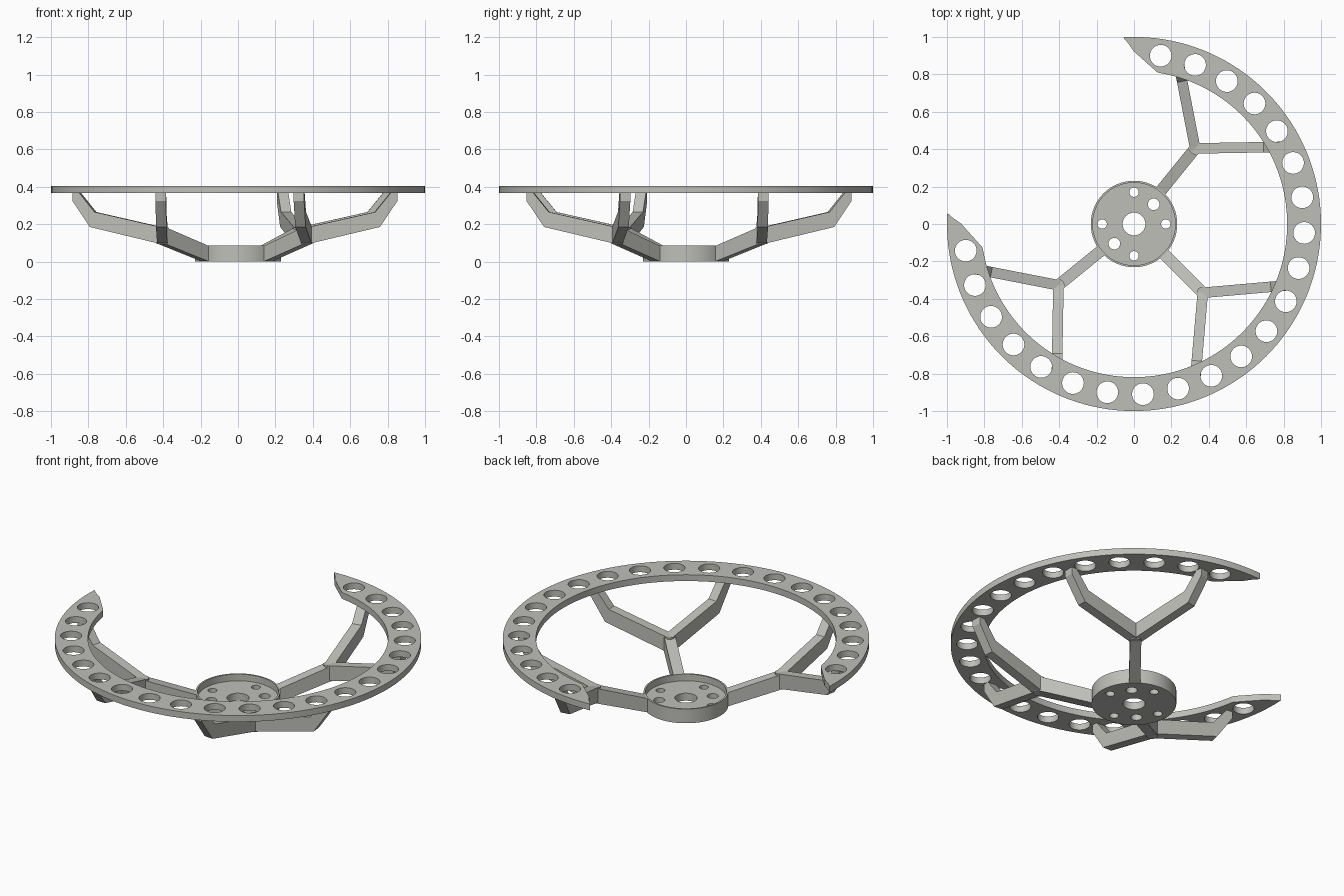
import bpy, bmesh, math
from mathutils import Matrix, Vector

if "Cube" in bpy.data.objects:
    bpy.data.objects.remove(bpy.data.objects["Cube"])

grey = bpy.data.materials.new("warm grey")
grey.diffuse_color = (0.52, 0.52, 0.485, 1)
grey.use_nodes = True
grey.node_tree.nodes["Principled BSDF"].inputs["Base Color"].default_value = grey.diffuse_color


def arc(r, a0, a1, n):
    return [(r * math.cos(math.radians(a0 + (a1 - a0) * i / n)),
             r * math.sin(math.radians(a0 + (a1 - a0) * i / n))) for i in range(n + 1)]


def circle(x, y, r, n=32):
    return [(x + px, y + py) for px, py in arc(r, 0, 360, n)[:-1]]


def finish(ob):
    ob.data.materials.clear()
    ob.data.materials.append(grey)
    bpy.ops.object.select_all(action='DESELECT')
    ob.select_set(True)
    bpy.context.view_layer.objects.active = ob
    bpy.ops.object.shade_smooth_by_angle(angle=math.radians(30))


def plate(name, outlines, z0, z1):
    """Flat plate from a closed outline followed by hole outlines."""
    cu = bpy.data.curves.new(name, 'CURVE')
    cu.dimensions = '2D'
    cu.fill_mode = 'BOTH'
    cu.extrude = (z1 - z0) / 2
    for pts in outlines:
        sp = cu.splines.new('POLY')
        sp.points.add(len(pts) - 1)
        for p, (x, y) in zip(sp.points, pts):
            p.co = (x, y, 0, 1)
        sp.use_cyclic_u = True
    tmp = bpy.data.objects.new(name + " curve", cu)
    bpy.context.collection.objects.link(tmp)
    bpy.context.view_layer.update()
    me = bpy.data.meshes.new_from_object(
        tmp.evaluated_get(bpy.context.evaluated_depsgraph_get()))
    bpy.data.objects.remove(tmp)
    bm = bmesh.new()
    bm.from_mesh(me)
    bmesh.ops.remove_doubles(bm, verts=bm.verts, dist=1e-5)
    bmesh.ops.recalc_face_normals(bm, faces=bm.faces)
    bmesh.ops.translate(bm, verts=bm.verts, vec=(0, 0, (z0 + z1) / 2))
    bm.to_mesh(me)
    bm.free()
    ob = bpy.data.objects.new(name, me)
    bpy.context.collection.objects.link(ob)
    finish(ob)


def bar(bm, profile, width, mat):
    """Side profile (distance, height) extruded to a bar of the given width."""
    vs = [bm.verts.new(mat @ Vector((d, -width / 2, z))) for d, z in profile]
    face = bm.faces.new(vs)
    side = mat.to_3x3() @ Vector((0, width, 0))
    ext = bmesh.ops.extrude_face_region(bm, geom=[face])
    bmesh.ops.translate(bm, vec=side,
                        verts=[g for g in ext['geom'] if isinstance(g, bmesh.types.BMVert)])


# Open rim with a pointed tip at each end and a row of round holes
tip = [(-0.06, 0.998), (-0.03, 0.965), (-0.003, 0.925), (0.122, 0.813)]
other_tip = [(-y, -x) for x, y in tip]
rim = arc(1.0, -183.4, 93.4, 110) + tip[1:] + arc(0.819, 80.5, -170.5, 100) + other_tip[:0:-1]
holes = []
for i in range(22):
    a = math.radians(81 - 12 * i)
    holes.append(circle(0.911 * math.cos(a), 0.911 * math.sin(a), 0.058))
plate("rim", [rim] + holes, 0.367, 0.405)

# Shallow hub cup with bolt holes
bolts = [circle(0, 0, 0.061)]
bolts += [circle(x, y, 0.025, 24) for x, y in ((0, 0.17), (0, -0.17), (0.17, 0), (-0.17, 0))]
bolts += [circle(s * 0.105, s * 0.105, 0.031, 24) for s in (1, -1)]
plate("hub_floor", [circle(0, 0, 0.221, 64)] + bolts, 0, 0.045)
plate("hub_wall", [circle(0, 0, 0.231, 64), circle(0, 0, 0.221, 64)], 0, 0.085)

# Y-shaped spokes
FORK = 0.52
stem = [(0.224, 0.0), (FORK, 0.093), (FORK, 0.183), (0.224, 0.083)]
branch = [(0, 0.093), (0.39, 0.185), (0.485, 0.325), (0.485, 0.372),
          (0.452, 0.372), (0.365, 0.265), (0, 0.183)]
for name, angle in (("spoke_back", 51), ("spoke_front", -45), ("spoke_left", -141)):
    bm = bmesh.new()
    turn = Matrix.Rotation(math.radians(angle), 4, 'Z')
    bar(bm, stem, 0.062, turn)
    for s in (1, -1):
        bar(bm, branch, 0.056, turn @ Matrix.Translation((FORK, 0, 0))
            @ Matrix.Rotation(math.radians(50 * s), 4, 'Z'))
    # knuckle closing the fork
    bmesh.ops.create_cone(bm, cap_ends=True, segments=12, radius1=0.033, radius2=0.033,
                          depth=0.09, matrix=turn @ Matrix.Translation((FORK, 0, 0.138)))
    bmesh.ops.recalc_face_normals(bm, faces=bm.faces)
    me = bpy.data.meshes.new(name)
    bm.to_mesh(me)
    bm.free()
    ob = bpy.data.objects.new(name, me)
    bpy.context.collection.objects.link(ob)
    finish(ob)
